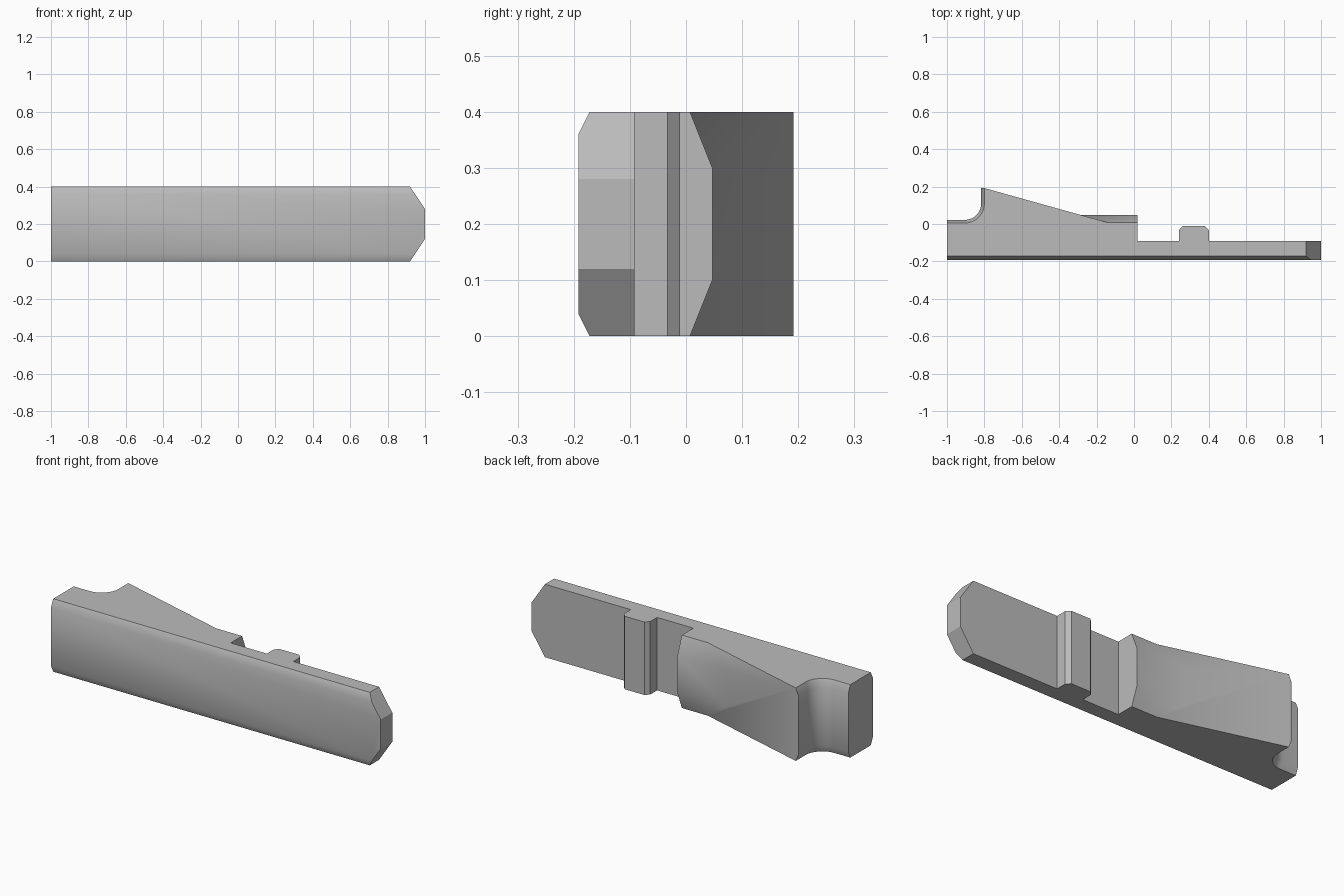
import bpy, bmesh, math

cube = bpy.data.objects.get("Cube")
if cube:
    bpy.data.objects.remove(cube, do_unlink=True)

HEIGHT = 0.4
PEAK_X, PEAK_Y, SLOPE = -0.8, 0.192, 0.279
FRONT, GROOVE = -0.192, -0.092


def section(z):
    """Outline of the clip half at height z, counter-clockwise from above."""
    d = min(z, HEIGHT - z)                       # distance to nearest side
    edge = max(0, 1 - d / 0.04)                  # rim bevel amount, 1 at the sides
    front = FRONT + 0.02 * edge
    tip = 1 - 0.08 * max(0, 1 - d / 0.12)        # chamfered jaw tip
    ridge = 0.007 + 0.4 * min(d, 0.1)            # bevelled ridge behind the jaw
    ridge_x = PEAK_X + (PEAK_Y - ridge) / SLOPE  # where ridge meets the ramp
    radius = 0.088 + 0.017 * edge                # thumb notch
    notch_x, notch_y = -0.905, 0.11

    pts = [(-1, front), (tip, front), (tip, GROOVE)]
    # spring stop tab with clipped corners
    pts += [(0.4, GROOVE), (0.4, -0.033), (0.38, -0.011),
            (0.26, -0.011), (0.24, -0.033), (0.24, GROOVE)]
    # step, ridge and ramp
    pts += [(0.02, GROOVE), (0.02, ridge), (ridge_x, ridge),
            (PEAK_X, PEAK_Y), (notch_x + radius, PEAK_Y)]
    # rounded thumb notch
    steps = 12
    for i in range(steps + 1):
        a = -math.pi / 2 * i / steps
        pts.append((notch_x + radius * math.cos(a), notch_y + radius * math.sin(a)))
    pts.append((-1, notch_y - radius))
    return pts


# Loft the outline through the heights where its shape changes
half = [0, 0.04, 0.1, 0.12]
levels = half + [HEIGHT - z for z in reversed(half)]
bm = bmesh.new()
rings = [[bm.verts.new((x, y, z)) for x, y in section(z)] for z in levels]
for low, high in zip(rings, rings[1:]):
    n = len(low)
    for i in range(n):
        j = (i + 1) % n
        bm.faces.new((low[i], low[j], high[j], high[i]))
bm.faces.new(list(reversed(rings[0])))
bm.faces.new(rings[-1])
bmesh.ops.remove_doubles(bm, verts=bm.verts, dist=0.0005)
bmesh.ops.dissolve_limit(bm, angle_limit=math.radians(0.5),
                         verts=bm.verts, edges=bm.edges)
bmesh.ops.recalc_face_normals(bm, faces=bm.faces)

mesh = bpy.data.meshes.new("clip_half")
bm.to_mesh(mesh)
bm.free()
clip = bpy.data.objects.new("clip_half", mesh)
bpy.context.collection.objects.link(clip)

# Plain grey material
grey = bpy.data.materials.new("plain_grey")
grey.use_nodes = True
colour = (0.5, 0.5, 0.5, 1)
grey.diffuse_color = colour
grey.node_tree.nodes["Principled BSDF"].inputs["Base Color"].default_value = colour
mesh.materials.append(grey)

# Smooth the shallow bevels, keep the corners sharp
bpy.ops.object.select_all(action="DESELECT")
clip.select_set(True)
bpy.context.view_layer.objects.active = clip
bpy.ops.object.shade_smooth_by_angle(angle=math.radians(30))
